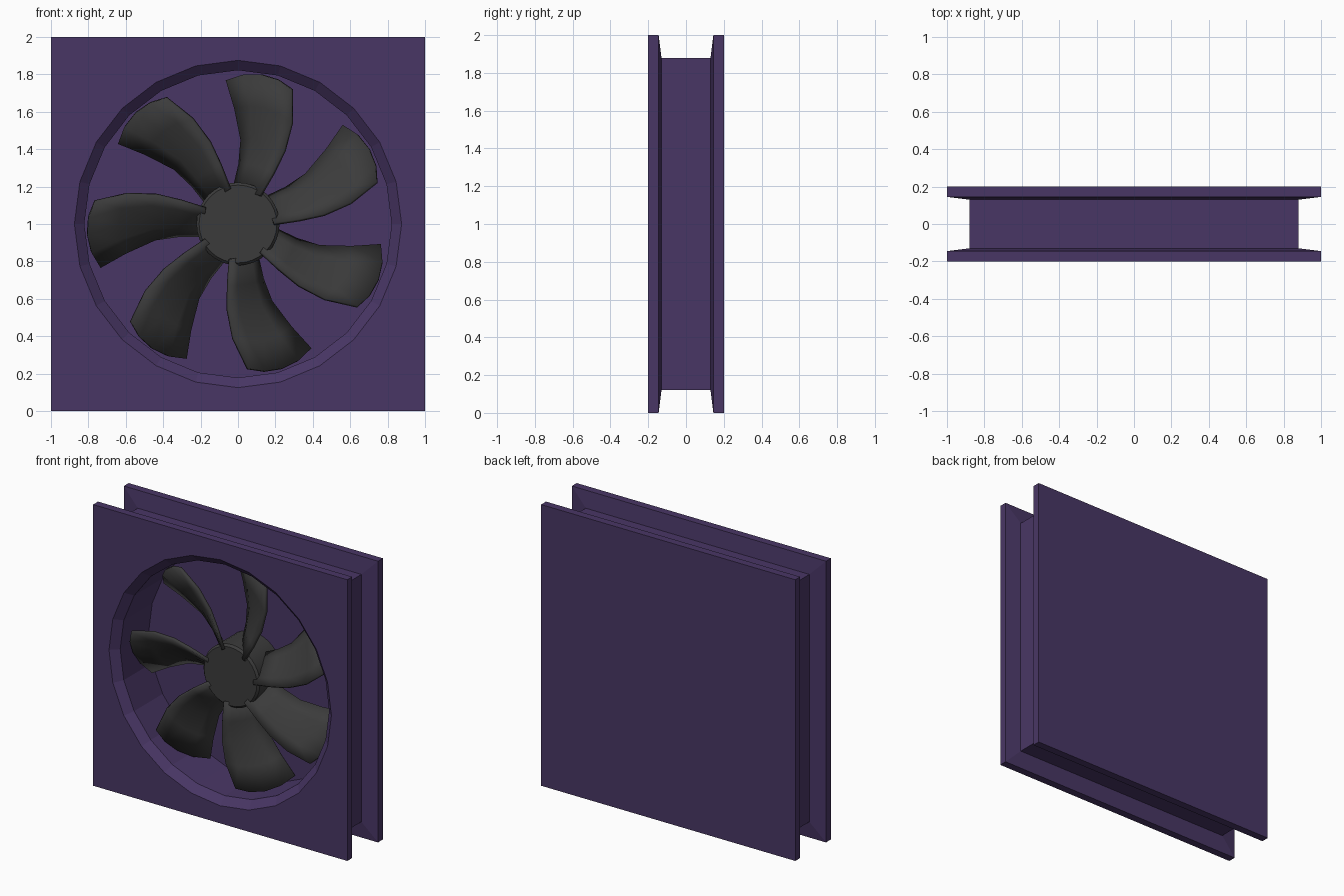
import bpy, bmesh
from math import sin, cos, pi
from mathutils import Matrix, Vector

if "Cube" in bpy.data.objects:
    bpy.data.objects.remove(bpy.data.objects["Cube"], do_unlink=True)


def material(name, rgb):
    mat = bpy.data.materials.new(name)
    mat.use_nodes = True
    mat.diffuse_color = (*rgb, 1)
    mat.node_tree.nodes["Principled BSDF"].inputs["Base Color"].default_value = (*rgb, 1)
    return mat


purple = material("dark purple", (0.066, 0.037, 0.13))
charcoal = material("charcoal", (0.044, 0.044, 0.044))


def finish(bm, name, mat):
    bmesh.ops.recalc_face_normals(bm, faces=bm.faces)
    mesh = bpy.data.meshes.new(name)
    bm.to_mesh(mesh)
    bm.free()
    mesh.materials.append(mat)
    obj = bpy.data.objects.new(name, mesh)
    bpy.context.collection.objects.link(obj)
    return obj


def ring(bm, sides, radius, y, turn=0.0):
    return [bm.verts.new((radius * sin(2 * pi * i / sides + turn), y,
                          1 + radius * cos(2 * pi * i / sides + turn)))
            for i in range(sides)]


def bridge(bm, a, b):
    for i in range(len(a)):
        j = (i + 1) % len(a)
        bm.faces.new((a[i], a[j], b[j], b[i]))


# Housing: square flanges around a recessed body, with a round well in front
SIDES = 24
bm = bmesh.new()
profile = [(1, -0.2), (1, -0.145), (0.88, -0.13), (0.88, 0.13), (1, 0.145), (1, 0.2)]
squares = [ring(bm, 4, half * 2 ** 0.5, y, pi / 4) for half, y in profile]
for a, b in zip(squares, squares[1:]):
    bridge(bm, a, b)
bm.faces.new(squares[-1])

well = [ring(bm, SIDES, r, y) for r, y in [(0.875, -0.2), (0.822, -0.15), (0.822, 0.17)]]
for a, b in zip(well, well[1:]):
    bridge(bm, a, b)
bm.faces.new(well[-1])

# Front face: each corner fans to its quarter of the rim
rim, corners = well[0], squares[0]
quarter = SIDES // 4
for q, corner in enumerate(corners):
    for i in range(q * quarter, (q + 1) * quarter):
        bm.faces.new((corner, rim[i], rim[(i + 1) % SIDES]))
    bm.faces.new((corner, rim[(q + 1) * quarter % SIDES], corners[(q + 1) % 4]))
finish(bm, "fan_housing", purple)

# Hub with a softened front edge
bm = bmesh.new()
rings = [ring(bm, 32, r, y) for r, y in [(0.208, -0.085), (0.222, -0.07), (0.222, 0.17)]]
for a, b in zip(rings, rings[1:]):
    bridge(bm, a, b)
bm.faces.new(rings[0])
bm.faces.new(rings[-1])
finish(bm, "fan_hub", charcoal)

# Blades: swept and pitched strips between a trailing and a leading edge
BLADES, SPANS = 7, 4
trailing = [(-0.02, 0.19), (0.01, 0.32), (0.02, 0.45), (-0.015, 0.62), (-0.06, 0.77)]
leading = [(0.12, 0.15), (0.19, 0.27), (0.25, 0.39), (0.29, 0.54), (0.29, 0.72)]
for n in range(BLADES):
    bm = bmesh.new()
    rows = []
    for k, (t, l) in enumerate(zip(trailing, leading)):
        row = []
        for s in range(SPANS + 1):
            u = s / SPANS
            arch = 4 * u * (1 - u)
            p = Vector(t).lerp(Vector(l), u)
            p += p.normalized() * 0.055 * arch * k / 4
            row.append(bm.verts.new((p.x, 0.09 - 0.19 * u - 0.02 * arch, p.y)))
        rows.append(row)
    for a, b in zip(rows, rows[1:]):
        for s in range(SPANS):
            bm.faces.new((a[s], a[s + 1], b[s + 1], b[s]))
    blade = finish(bm, f"fan_blade_{n + 1}", charcoal)
    blade.matrix_world = Matrix.Translation((0, 0, 1)) @ Matrix.Rotation(2 * pi * n / BLADES, 4, "Y")
    solid = blade.modifiers.new("thickness", "SOLIDIFY")
    solid.thickness = 0.02
    solid.offset = 0

# Smooth shading that keeps hard edges
for obj in bpy.context.collection.objects:
    if obj.name.startswith(("fan_hub", "fan_blade")):
        bpy.ops.object.select_all(action="DESELECT")
        obj.select_set(True)
        bpy.context.view_layer.objects.active = obj
        bpy.ops.object.shade_smooth_by_angle(angle=0.6)
